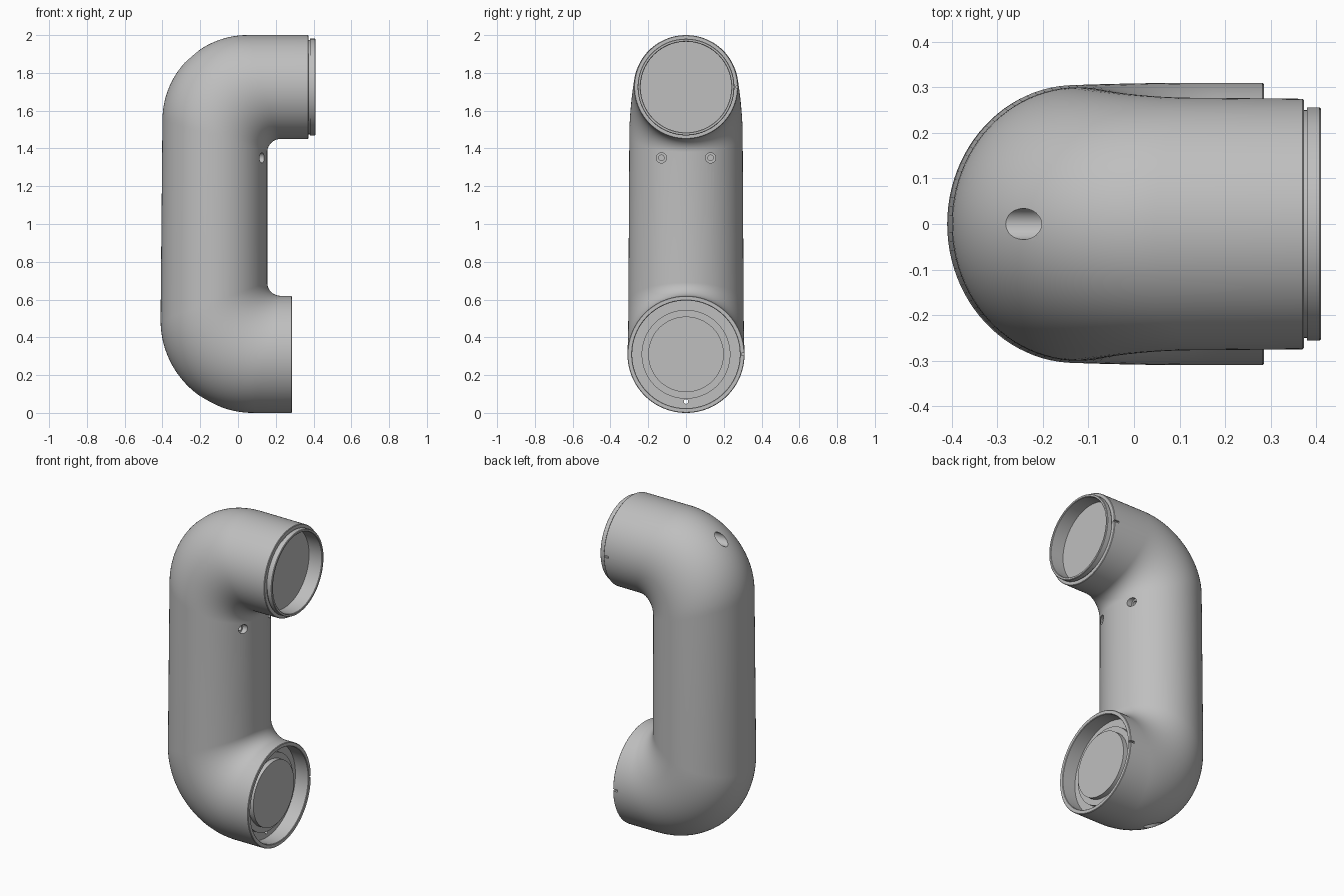
import bpy, bmesh
from math import sin, cos, pi
from mathutils import Vector, Matrix

SEGMENTS = 96
STEPS = 28

if "Cube" in bpy.data.objects:
    bpy.data.objects.remove(bpy.data.objects["Cube"])

grey = bpy.data.materials.new("cast grey")
grey.use_nodes = True
grey.diffuse_color = (0.52, 0.52, 0.52, 1)
grey.node_tree.nodes["Principled BSDF"].inputs["Base Color"].default_value = (0.52, 0.52, 0.52, 1)


def section(outer, inner, depth):
    """Elliptical cross-section spanning an outer and an inner (x, z) point."""
    o, i = (Vector((p[0], 0, p[1])) for p in (outer, inner))
    mid, half = (o + i) / 2, (o - i) / 2
    return [mid + half * cos(a) + Vector((0, depth * sin(a), 0))
            for a in (2 * pi * k / SEGMENTS for k in range(SEGMENTS))]


def mouth(x, r, z, side):
    """Round section facing +x; side points to the outer side of the bend."""
    return section((x, z + side * r), (x, z - side * r), r)


def elbow(out_c, out_r, in_c, in_r, side, depth_mouth, depth_column):
    """Sections turning from a mouth into the column."""
    rings = []
    for k in range(STEPS + 1):
        t = k / STEPS
        a = t * pi / 2
        o = (out_c[0] - out_r * sin(a), out_c[1] + side * out_r * cos(a))
        i = (in_c[0] - in_r * sin(a), in_c[1] + side * in_r * cos(a))
        ease = t * t * (3 - 2 * t)
        rings.append(section(o, i, depth_mouth + (depth_column - depth_mouth) * ease))
    return rings


# Lower mouth: raised disc, stepped seat, deep channel, rim
lower = [(0.245, 0.19), (0.245, 0.20), (0.215, 0.20), (0.215, 0.235),
         (0.195, 0.235), (0.195, 0.285), (0.282, 0.285), (0.285, 0.288),
         (0.285, 0.307), (0.282, 0.31)]
# Upper mouth: shoulder, groove, narrow lip, recessed floor
upper = [(0.37, 0.275), (0.373, 0.272), (0.373, 0.25), (0.38, 0.25),
         (0.38, 0.256), (0.407, 0.256), (0.41, 0.253), (0.41, 0.243),
         (0.407, 0.24), (0.32, 0.24)]

rings = [mouth(x, r, 0.31, -1) for x, r in lower]
rings += elbow((0.08, 0.49), 0.49, (0.225, 0.69), 0.07, -1, 0.31, 0.305)
rings += elbow((0.05, 1.55), 0.45, (0.225, 1.38), 0.07, 1, 0.277, 0.30)[::-1]
rings += [mouth(x, r, 1.725, 1) for x, r in upper]

# Loft the sections; the orientation of the upper bend matches the lower one
bm = bmesh.new()
loops = [[bm.verts.new(p) for p in ring] for ring in rings]
for a, b in zip(loops, loops[1:]):
    for k in range(SEGMENTS):
        n = (k + 1) % SEGMENTS
        bm.faces.new((a[k], a[n], b[n], b[k]))
bm.faces.new(loops[0])
bm.faces.new(loops[-1])
bmesh.ops.recalc_face_normals(bm, faces=bm.faces)
mesh = bpy.data.meshes.new("arm_link_housing")
bm.to_mesh(mesh)
bm.free()
housing = bpy.data.objects.new("arm_link_housing", mesh)
bpy.context.collection.objects.link(housing)
mesh.materials.append(grey)
bpy.context.view_layer.objects.active = housing
housing.select_set(True)


def cut(fill):
    """Subtract the shape that fill() puts in a bmesh."""
    b = bmesh.new()
    fill(b)
    m = bpy.data.meshes.new("cutter")
    b.to_mesh(m)
    b.free()
    m.materials.append(grey)
    cutter = bpy.data.objects.new("cutter", m)
    cutter.hide_render = True
    bpy.context.collection.objects.link(cutter)
    mod = housing.modifiers.new("cut", "BOOLEAN")
    mod.operation, mod.solver, mod.object = "DIFFERENCE", "EXACT", cutter
    bpy.ops.object.modifier_apply(modifier=mod.name)
    bpy.data.objects.remove(cutter)


def drill(x0, x1, y, z, r):
    place = Matrix.Translation(((x0 + x1) / 2, y, z)) @ Matrix.Rotation(pi / 2, 4, "Y")
    cut(lambda b: bmesh.ops.create_cone(b, cap_ends=True, segments=32, radius1=r,
                                        radius2=r, depth=x1 - x0, matrix=place))


def slot(x, y, z, size):
    place = Matrix.Translation((x, y, z)) @ Matrix.Diagonal((*size, 1))
    cut(lambda b: bmesh.ops.create_cube(b, size=1, matrix=place))


# Bolt holes through the backs of both elbows
drill(-0.5, -0.12, 0, 1.888, 0.034)
drill(-0.5, -0.06, 0, 0.06, 0.034)
drill(-0.1, 0.23, 0, 0.06, 0.012)

# Counterbored screw holes on the inner face of the column
for y in (-0.13, 0.13):
    drill(0.105, 0.25, y, 1.35, 0.027)
    drill(0.07, 0.15, y, 1.35, 0.015)

# Alignment notches in the rims
slot(0.36, 0.275, 1.725, (0.04, 0.02, 0.012))
slot(0.275, 0.305, 0.31, (0.04, 0.02, 0.012))

bpy.ops.object.shade_smooth_by_angle(angle=0.5)
